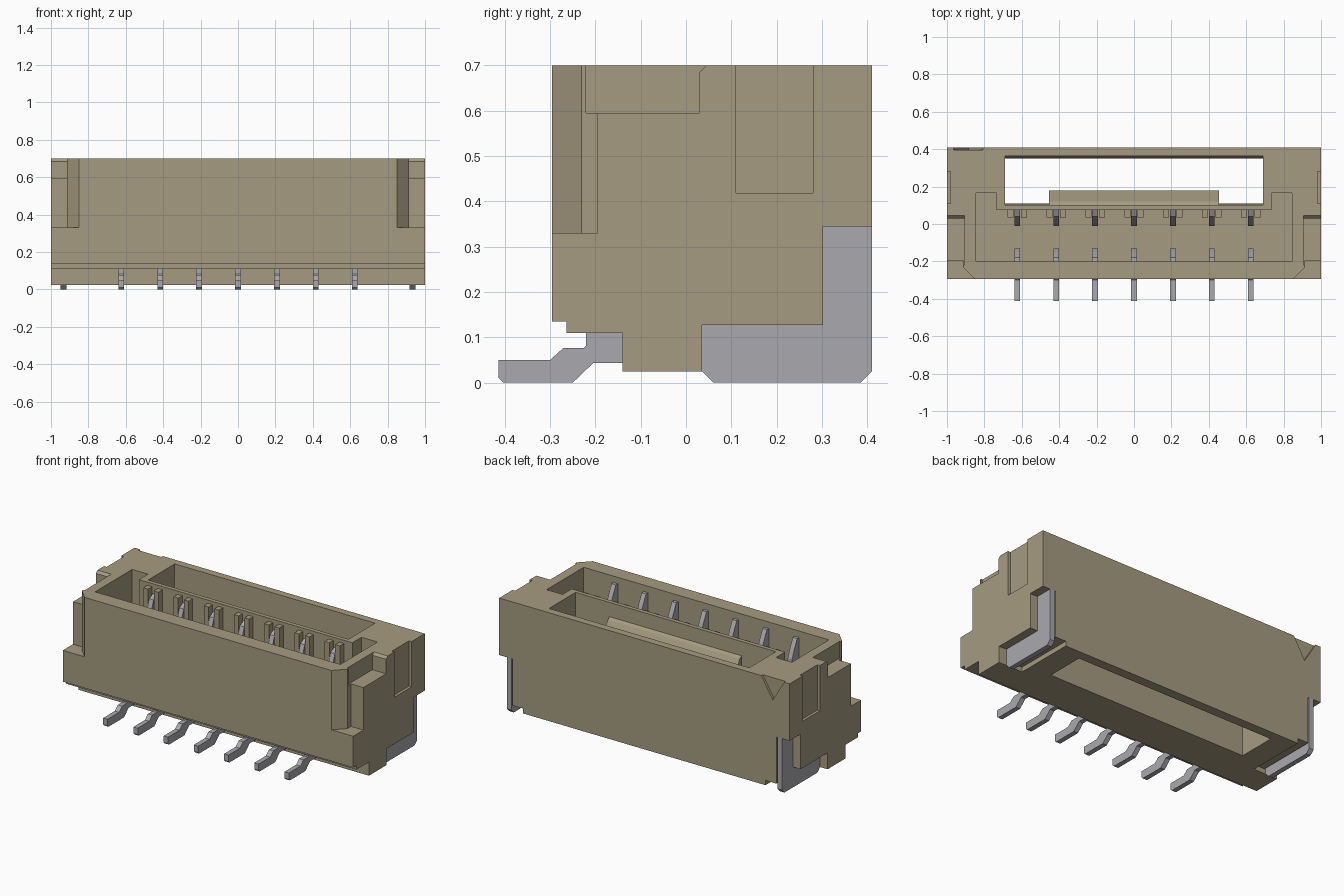
import bpy, bmesh
from mathutils import Vector

cube = bpy.data.objects.get("Cube")
if cube:
    bpy.data.objects.remove(cube, do_unlink=True)


def material(name, color):
    mat = bpy.data.materials.new(name)
    mat.use_nodes = True
    mat.diffuse_color = color
    mat.node_tree.nodes["Principled BSDF"].inputs["Base Color"].default_value = color
    return mat


TAN = material("tan plastic", (0.38, 0.33, 0.22, 1))
METAL = material("tin metal", (0.40, 0.40, 0.43, 1))


def prism(name, profile, axis, lo, hi, mat=TAN):
    """Extrude a 2D profile along an axis from lo to hi."""
    place = {"x": lambda a, b, t: (t, a, b),
             "y": lambda a, b, t: (a, t, b),
             "z": lambda a, b, t: (a, b, t)}[axis]
    bm = bmesh.new()
    face = bm.faces.new([bm.verts.new(place(a, b, lo)) for a, b in profile])
    ext = bmesh.ops.extrude_face_region(bm, geom=[face])
    moved = [v for v in ext["geom"] if isinstance(v, bmesh.types.BMVert)]
    bmesh.ops.translate(bm, verts=moved, vec=Vector(place(0, 0, hi - lo)))
    bmesh.ops.recalc_face_normals(bm, faces=bm.faces)
    mesh = bpy.data.meshes.new(name)
    bm.to_mesh(mesh)
    bm.free()
    mesh.materials.append(mat)
    obj = bpy.data.objects.new(name, mesh)
    bpy.context.collection.objects.link(obj)
    return obj


def box(name, x, y, z, mat=TAN):
    return prism(name, [(x[0], y[0]), (x[1], y[0]), (x[1], y[1]), (x[0], y[1])],
                 "z", z[0], z[1], mat)


def cut(target, cutter):
    """Subtract the cutter from the target and remove it."""
    mod = target.modifiers.new("cut", "BOOLEAN")
    mod.operation = "DIFFERENCE"
    mod.solver = "EXACT"
    mod.object = cutter
    bpy.context.view_layer.objects.active = target
    bpy.ops.object.modifier_apply(modifier=mod.name)
    bpy.data.objects.remove(cutter, do_unlink=True)


# Housing with stepped front underside
housing = prism("housing", [(-.295, .7), (-.295, .135), (-.263, .135), (-.263, .11),
                            (-.14, .11), (-.14, .025), (.41, .025), (.41, .7)],
                "x", -1, 1)

# Mating cavity with two rear ears
cut(housing, prism("cavity", [(-.845, -.2), (.845, -.2), (.845, .165), (.735, .165),
                              (.735, .075), (-.735, .075), (-.735, .165), (-.845, .165)],
                   "z", .15, .8))

# Rear slot, open at the bottom
cut(housing, prism("rear_slot", [(.11, 0), (.35, 0), (.365, .8), (.1, .8)], "x", -.69, .69))

# Polarity mark on the back face
cut(housing, prism("mark", [(-.97, .71), (-.8, .71), (-.885, .57)], "y", .395, .5))

for s in (-1, 1):
    def side_x(a, b):
        return sorted((s * a, s * b))

    # Stepped side shoulders and chamfered front corner
    cut(housing, prism("shoulder", [(-.22, .595), (.03, .595), (.03, .685), (.045, .7),
                                    (.045, .8), (-.22, .8)], "x", *side_x(.905, 1.1)))
    cut(housing, prism("corner", [(s * x, y) for x, y in
                                  [(.84, -.305), (.915, -.23), (.915, -.195),
                                   (1.1, -.195), (1.1, -.305)]], "z", .33, .8))
    # Side groove
    cut(housing, box("groove", side_x(.982, 1.1), (.11, .28), (.418, .8)))
    # Recess for the solder tab
    cut(housing, prism("tab_recess", [(.035, -.1), (.5, -.1), (.5, .345), (.302, .345),
                                      (.302, .127), (.035, .127)], "x", *side_x(.91, 1.1)))
    cut(housing, box("tab_clearance", side_x(.835, 1.1), (.035, .5), (-.1, .055)))
    # Solder tab
    prism("left_solder_tab" if s > 0 else "right_solder_tab",
          [(.035, .127), (.035, .025), (.06, 0), (.385, 0), (.41, .025),
           (.41, .345), (.302, .345), (.302, .127)], "x", *side_x(.917, .948), METAL)

# Latch ramp on the divider
prism("latch_ramp", [(.09, .62), (.12, .6), (.18, .5), (.18, .3), (.09, .3)],
      "x", -.455, .455)

# Seven contacts, each with guide ribs, two spring arms and a foot
for i in range(7):
    x = (i - 3) * .2083
    span = (x - .015, x + .015)
    for s in (-1, 1):
        c = x + s * .036
        box(f"guide_rib_{i}_{'a' if s < 0 else 'b'}", (c - .016, c + .016), (.035, .08), (.14, .68))
    prism(f"rear_contact_{i}", [(.08, .64), (.04, .62), (-.01, .48), (-.01, .14), (.08, .14)],
          "x", *span, METAL)
    prism(f"front_contact_{i}", [(-.205, .66), (-.18, .66), (-.15, .6), (-.13, .55),
                                 (-.13, .14), (-.205, .14)], "x", *span, METAL)
    prism(f"contact_foot_{i}", [(-.413, .01), (-.413, .05), (-.3, .05), (-.27, .077),
                                (-.225, .077), (-.22, .082), (-.22, .115), (-.135, .115),
                                (-.135, .043), (-.205, .043), (-.25, 0), (-.403, 0)],
          "x", *span, METAL)
